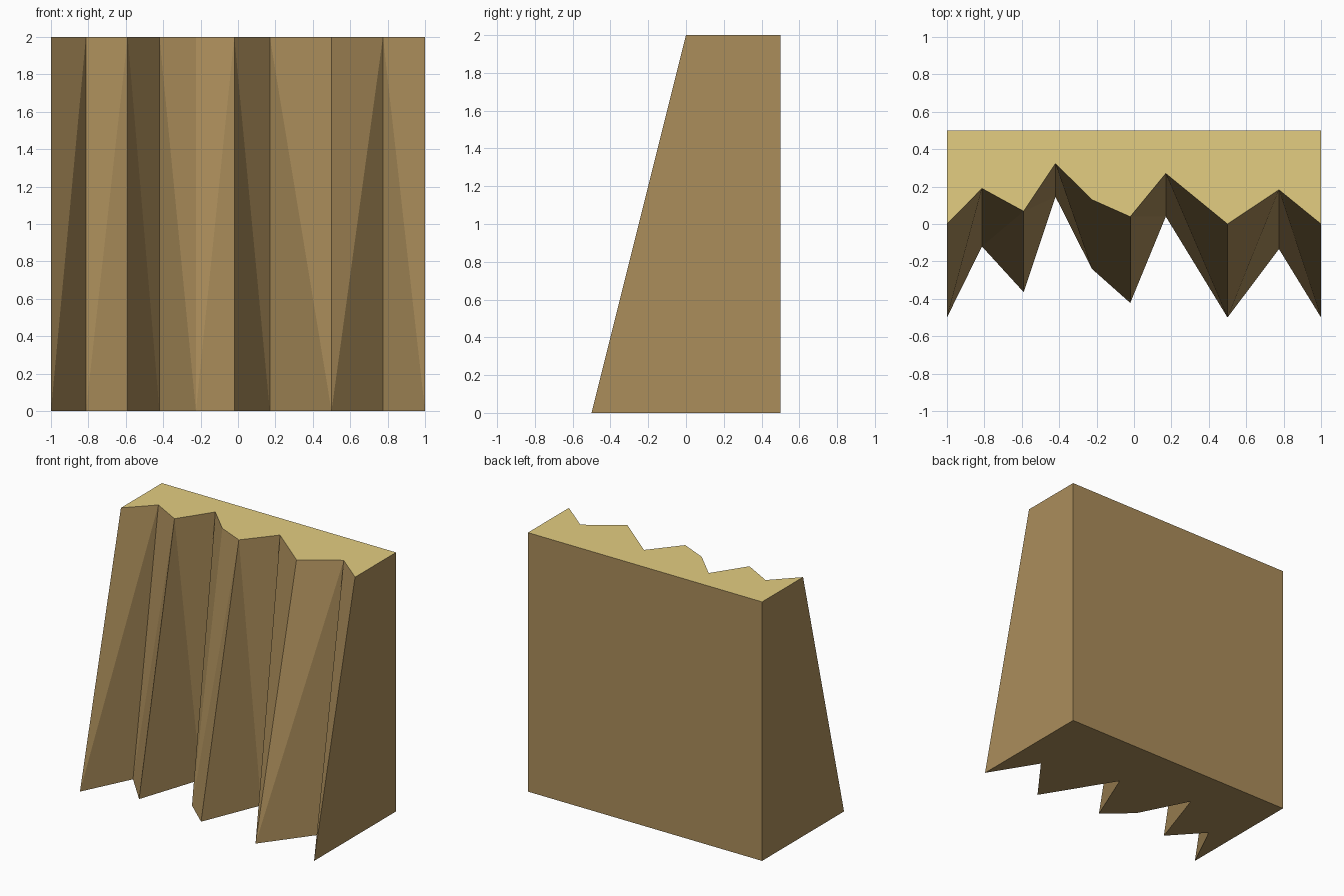
import bpy
import bmesh

cube = bpy.data.objects.get("Cube")
if cube:
    bpy.data.objects.remove(cube, do_unlink=True)

BACK, HEIGHT = 0.5, 2.0

# Cliff crest: x, depth at the top, and whether the next strip's fold rises to the right
crest = [(-1, .5, True), (-.813, .31, True), (-.59, .432, False), (-.42, .177, False),
         (-.225, .37, True), (-.02, .461, False), (.17, .23, False), (.5, .5, True),
         (.775, .317, False), (1, .5, False)]


def flat_material(name, color):
    mat = bpy.data.materials.new(name)
    mat.use_nodes = True
    mat.diffuse_color = color
    mat.node_tree.nodes["Principled BSDF"].inputs["Base Color"].default_value = color
    return mat


bm = bmesh.new()
# The foot of the cliff stands out twice as far as the crest
top = [bm.verts.new((x, BACK - d, HEIGHT)) for x, d, _ in crest]
foot = [bm.verts.new((x, BACK - 2 * d, 0)) for x, d, _ in crest]
back_top = [bm.verts.new((x, BACK, HEIGHT)) for x in (1, -1)]
back_foot = [bm.verts.new((x, BACK, 0)) for x in (1, -1)]

# Folded front, two triangles per strip
for i, (_, _, rising) in enumerate(crest[:-1]):
    a, b, c, d = foot[i], foot[i + 1], top[i + 1], top[i]
    for tri in ([(a, b, c), (a, c, d)] if rising else [(a, b, d), (b, c, d)]):
        bm.faces.new(tri)

# Top in the paler colour, then base, back and the two ends
bm.faces.new(top + back_top).material_index = 1
bm.faces.new(foot + back_foot)
bm.faces.new(back_foot + back_top[::-1])
bm.faces.new((foot[-1], back_foot[0], back_top[0], top[-1]))
bm.faces.new((foot[0], top[0], back_top[1], back_foot[1]))
bmesh.ops.recalc_face_normals(bm, faces=bm.faces)

mesh = bpy.data.meshes.new("cliff_block")
bm.to_mesh(mesh)
bm.free()
mesh.materials.append(flat_material("brown rock", (.41, .27, .105, 1)))
mesh.materials.append(flat_material("pale sand", (.77, .61, .22, 1)))
cliff = bpy.data.objects.new("cliff_block", mesh)
bpy.context.collection.objects.link(cliff)
